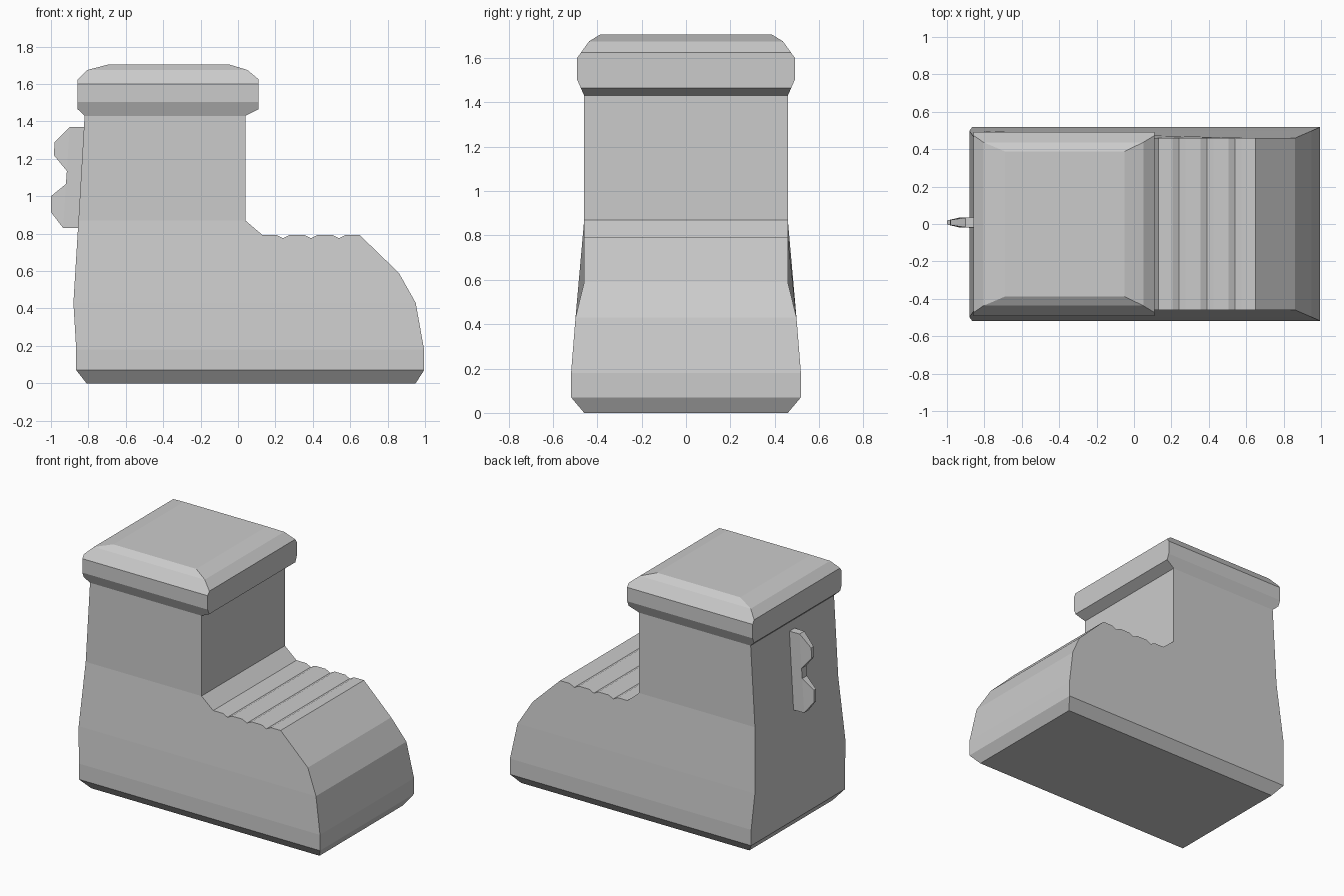
import bpy, bmesh
from mathutils import Vector

if "Cube" in bpy.data.objects:
    bpy.data.objects.remove(bpy.data.objects["Cube"])


def make_object(name, bm):
    bmesh.ops.recalc_face_normals(bm, faces=bm.faces)
    mesh = bpy.data.meshes.new(name)
    bm.to_mesh(mesh)
    bm.free()
    obj = bpy.data.objects.new(name, mesh)
    bpy.context.collection.objects.link(obj)
    return obj


def side_profile(name, pts, bands=None, yc=0.0):
    """Closed (x, z, half width) outline mirrored to both sides; bands are the side faces."""
    bm = bmesh.new()
    sides = [[bm.verts.new((x, yc + s * w, z)) for x, z, w in pts] for s in (-1, 1)]
    n = len(pts)
    for i in range(n):
        j = (i + 1) % n
        bm.faces.new((sides[0][i], sides[0][j], sides[1][j], sides[1][i]))
    for band in bands or [range(n)]:
        for verts in sides:
            bm.faces.new([verts[i] for i in band])
    return make_object(name, bm)


# Boot body: toe edge, ribbed instep, shaft front, then down the back
W = 0.459
outline = [(0.95, 0, W), (0.995, 0.07, 0.518), (0.995, 0.18, 0.518),
           (0.95, 0.43, 0.498), (0.86, 0.59, W), (0.65, 0.793, W)]
for k in (2, 1, 0):
    x = 0.24 + 0.15 * k
    outline += [(x + 0.035, 0.793, W), (x, 0.775, W), (x - 0.035, 0.793, W)]
outline += [(0.13, 0.793, W), (0.04, 0.87, W)]
m = len(outline)
outline += [(0.04, 1.43, W), (-0.82, 1.43, W), (-0.853, 0.87, W),
            (-0.88, 0.43, 0.498), (-0.865, 0.18, 0.518),
            (-0.865, 0.07, 0.518), (-0.81, 0, W)]
n = len(outline)
side_bands = [(0, 1, n - 2, n - 1), (1, 2, n - 3, n - 2), (2, 3, n - 4, n - 3),
              list(range(3, m)) + [n - 5, n - 4],
              (m - 1, m, m + 1, m + 2)]
side_profile("boot_body", outline, side_bands)

# Padded cuff: a block trimmed by its lengthwise and crosswise profiles
x_profile = [(0.04, 1.43), (0.11, 1.465), (0.11, 1.625), (0.05, 1.675), (-0.05, 1.705),
             (-0.69, 1.705), (-0.805, 1.675), (-0.857, 1.625), (-0.857, 1.465), (-0.82, 1.43)]
half = [(W, 1.43), (0.491, 1.503), (0.491, 1.6), (0.437, 1.675), (0.388, 1.705)]
y_profile = half + [(-y, z) for y, z in reversed(half)]
bm = bmesh.new()
bmesh.ops.create_cube(bm, size=4)
for axis, profile in ((0, x_profile), (1, y_profile)):
    for (a, z0), (b, z1) in zip(profile, profile[1:] + profile[:1]):
        co, no = Vector((0, 0, z0)), Vector((0, 0, a - b))
        co[axis], no[axis] = a, z1 - z0
        cut = bmesh.ops.bisect_plane(bm, geom=bm.verts[:] + bm.edges[:] + bm.faces[:],
                                     dist=1e-5, plane_co=co, plane_no=no, clear_outer=True)
        rim = [e for e in bm.edges if e.is_boundary]
        if rim:
            bmesh.ops.holes_fill(bm, edges=rim, sides=0)
make_object("cuff", bm)

# Pull tab on the heel, thinner towards its outer edge
tab = [(-0.80, 1.37, 0.03), (-0.90, 1.37, 0.026), (-0.98, 1.29, 0.014),
       (-0.985, 1.22, 0.014), (-0.915, 1.135, 0.026), (-0.92, 1.065, 0.026),
       (-1.0, 1.0, 0.011), (-1.0, 0.915, 0.011), (-0.935, 0.83, 0.026), (-0.83, 0.83, 0.03)]
tab_bands = [(0, 1, 4, 5, 8, 9), (1, 2, 3, 4), (5, 6, 7, 8)]
side_profile("pull_tab", tab, tab_bands, yc=0.008)
